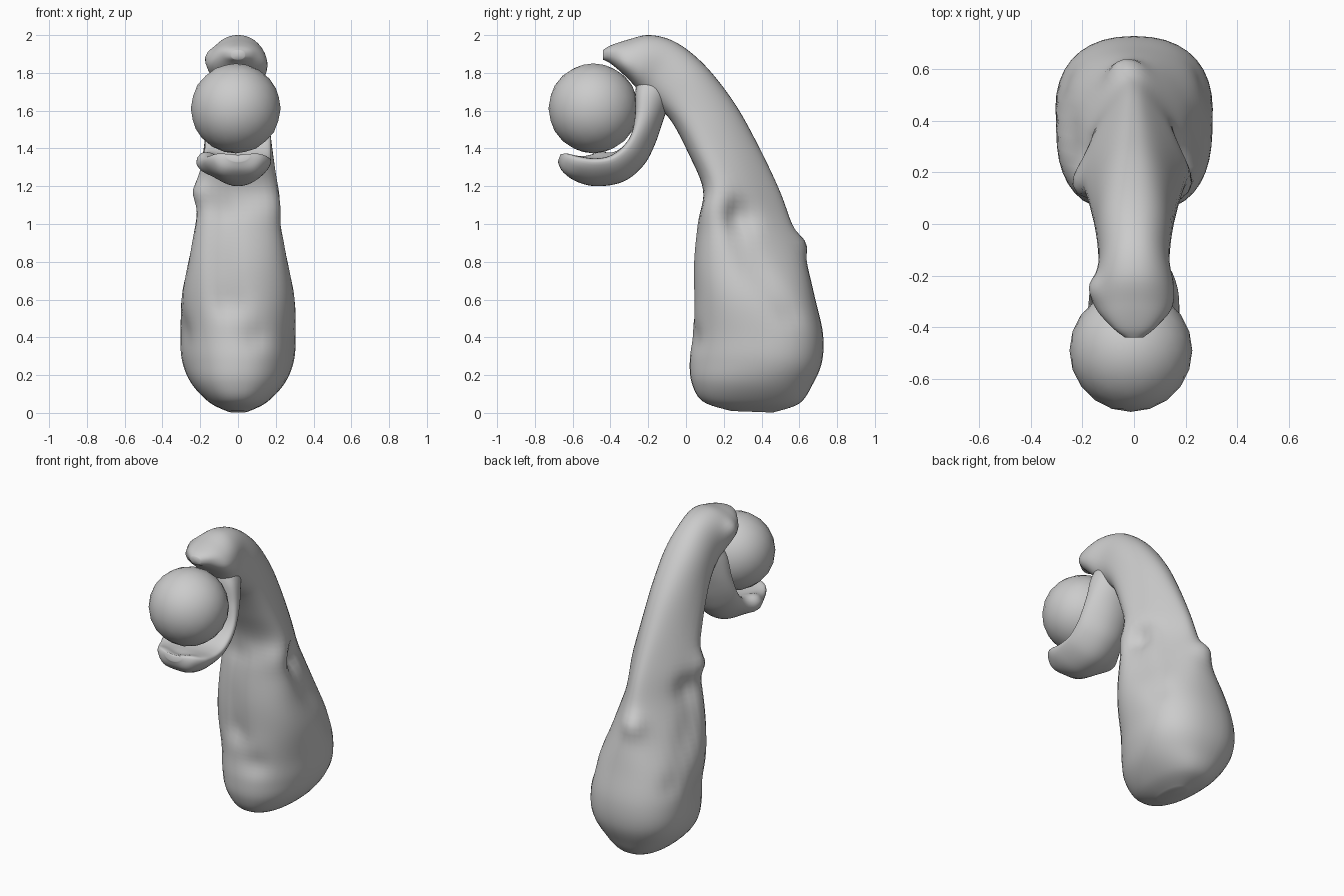
import bpy, bmesh, math
from mathutils import Vector


def catmull(a, b, c, d, t):
    return [0.5 * (2 * q + (r - p) * t + (2 * p - 5 * q + 4 * r - s) * t * t
                   + (3 * q - p - 3 * r + s) * t ** 3) for p, q, r, s in zip(a, b, c, d)]


def resample(st, steps):
    out = []
    for i in range(len(st) - 1):
        a, d = st[max(i - 1, 0)], st[min(i + 2, len(st) - 1)]
        out += [catmull(a, st[i], st[i + 1], d, k / steps) for k in range(steps)]
    return out + [list(st[-1])]


def stroke(points, radius, height):
    """A continuous ridge or groove made of closely spaced soft dabs."""
    dabs = resample(points, 6)
    length = sum((Vector(q) - Vector(p)).length for p, q in zip(dabs, dabs[1:]))
    each = height * length / (len(dabs) - 1) / (radius * math.sqrt(math.pi))
    return [(p, radius, each) for p in dabs]


def loft(name, stations, dents, cup=0.0, sides=40, steps=6, power=0.88):
    """Stations: front y, front z, back y, back z, half width, taper towards back."""
    bm = bmesh.new()
    rings = []
    for fy, fz, by, bz, w, t in resample(stations, steps):
        front, back = Vector((0, fy, fz)), Vector((0, by, bz))
        mid, half = (front + back) / 2, (back - front) / 2
        ring = []
        for k in range(sides):
            a = math.tau * k / sides
            c, s = [math.copysign(abs(f) ** power, f) for f in (math.cos(a), math.sin(a))]
            p = mid + half * c - half.normalized() * cup * w * s * s
            p.x = w * s * (1 - t * c) / (1 + 0.7 * t * t)
            ring.append(bm.verts.new(p))
        rings.append(ring)
    for r, q in zip(rings, rings[1:]):
        for k in range(sides):
            n = (k + 1) % sides
            bm.faces.new((r[k], r[n], q[n], q[k]))
    for ring in (rings[0], rings[-1]):
        pole = bm.verts.new(sum((v.co for v in ring), Vector()) / sides)
        for k in range(sides):
            bm.faces.new((ring[k], ring[(k + 1) % sides], pole))
    bmesh.ops.recalc_face_normals(bm, faces=bm.faces[:])
    bm.normal_update()
    # Soft sculpted lumps and hollows
    moves = []
    for v in bm.verts:
        amount = sum(h * math.exp(-((v.co - Vector(p)).length / r) ** 2) for p, r, h in dents)
        moves.append(v.normal * amount)
    for v, m in zip(bm.verts, moves):
        v.co += m
    mesh = bpy.data.meshes.new(name)
    bm.to_mesh(mesh)
    bm.free()
    for f in mesh.polygons:
        f.use_smooth = True
    ob = bpy.data.objects.new(name, mesh)
    bpy.context.collection.objects.link(ob)
    return ob


# Heavy body rising into a bent neck and hooked upper head
body = [
    (0.24, 0.01, 0.46, 0.002, 0.05, 0.0),
    (0.09, 0.06, 0.60, 0.05, 0.15, -0.05),
    (0.03, 0.16, 0.67, 0.15, 0.245, -0.1),
    (0.02, 0.28, 0.72, 0.27, 0.295, -0.15),
    (0.035, 0.42, 0.725, 0.42, 0.305, -0.1),
    (0.04, 0.60, 0.685, 0.60, 0.30, 0.05),
    (0.04, 0.80, 0.635, 0.80, 0.265, 0.3),
    (0.06, 1.00, 0.56, 1.00, 0.24, 0.5),
    (0.09, 1.18, 0.49, 1.19, 0.222, 0.55),
    (0.01, 1.38, 0.37, 1.44, 0.185, 0.4),
    (-0.075, 1.54, 0.25, 1.65, 0.16, 0.25),
    (-0.15, 1.62, 0.10, 1.84, 0.145, 0.1),
    (-0.22, 1.67, -0.05, 1.96, 0.138, 0.1),
    (-0.28, 1.74, -0.19, 2.0, 0.155, 0.2),
    (-0.34, 1.80, -0.31, 1.975, 0.145, 0.2),
    (-0.40, 1.85, -0.40, 1.945, 0.085, 0.0),
    (-0.44, 1.87, -0.44, 1.92, 0.035, 0.0),
]
body_dents = [((-0.04, 0.61, 0.89), 0.07, 0.04), ((-0.22, 0.13, 1.17), 0.07, 0.05),
              ((0.19, 0.12, 1.1), 0.09, 0.02), ((0.10, 0.03, 0.40), 0.07, -0.02),
              ((-0.29, 0.27, 0.43), 0.09, -0.02), ((-0.15, -0.25, 1.88), 0.05, 0.025),
              ((0.2, 0.29, 1.03), 0.08, -0.04), ((-0.2, 0.29, 1.03), 0.08, -0.02)]
# Front channel, then a slanting fold down each flank
body_dents += stroke([(-0.07, 0.06, 1.1), (-0.08, 0.05, 0.8), (-0.05, 0.04, 0.55)], 0.06, -0.035)
for side in (-1, 1):
    fold = [(0.19, 0.27, 1.1), (0.21, 0.27, 0.92), (0.23, 0.38, 0.72), (0.26, 0.55, 0.5)]
    body_dents += stroke([(side * x, y, z) for x, y, z in fold], 0.06, -0.02)
loft("body_and_upper_head", body, body_dents)

# Curved lower jaw cupping the ball
jaw = [
    (-0.25, 1.80, -0.04, 1.78, 0.10, 0.0),
    (-0.268, 1.70, -0.08, 1.67, 0.14, 0.0),
    (-0.268, 1.58, -0.12, 1.55, 0.16, 0.0),
    (-0.285, 1.48, -0.165, 1.42, 0.172, 0.1),
    (-0.33, 1.41, -0.225, 1.31, 0.175, 0.15),
    (-0.40, 1.36, -0.33, 1.225, 0.175, 0.2),
    (-0.48, 1.345, -0.47, 1.20, 0.175, 0.2),
    (-0.57, 1.355, -0.58, 1.225, 0.17, 0.1),
    (-0.63, 1.37, -0.655, 1.28, 0.13, 0.0),
    (-0.665, 1.37, -0.68, 1.33, 0.06, 0.0),
]
jaw_dents = [((-0.2, -0.45, 1.33), 0.08, 0.05), ((0.0, -0.6, 1.37), 0.06, -0.015),
             ((0.08, -0.62, 1.29), 0.05, 0.012), ((-0.08, -0.62, 1.29), 0.05, 0.012)]
loft("lower_jaw", jaw, jaw_dents, cup=0.22)

# Ball held in the mouth
bpy.ops.mesh.primitive_ico_sphere_add(subdivisions=3, radius=0.238, location=(-0.012, -0.49, 1.612))
ball = bpy.context.object
ball.name = "ball"
bpy.ops.object.shade_smooth()
